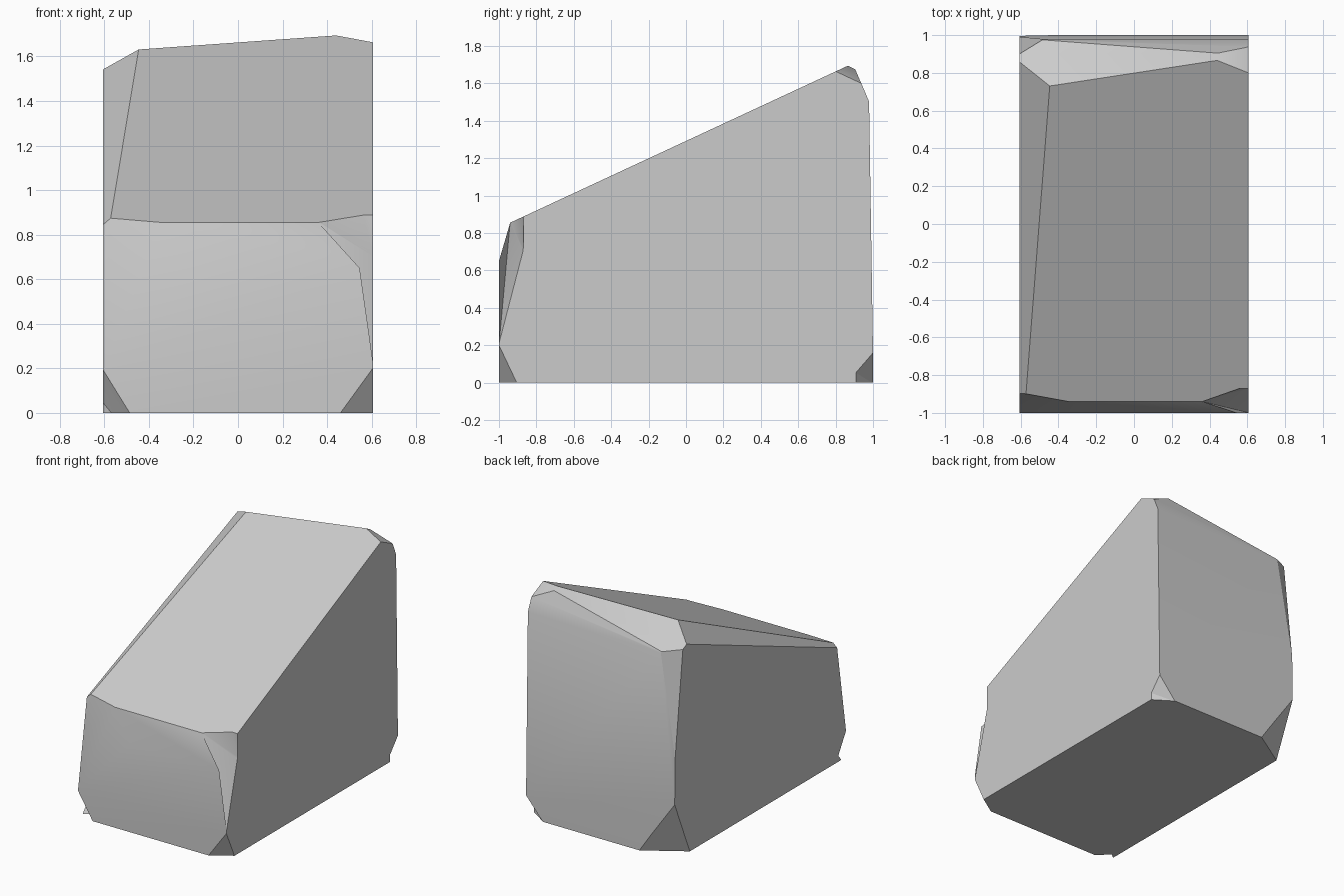
import bpy
import bmesh
from mathutils import Vector

default = bpy.data.objects.get("Cube")
if default:
    bpy.data.objects.remove(default, do_unlink=True)

HALF = 0.605          # half width of the block
CENTRE = Vector((0, 0, 0.6))

stone = bpy.data.materials.new("stone_grey")
stone.use_nodes = True
grey = (0.6, 0.6, 0.6, 1)
stone.diffuse_color = grey
stone.node_tree.nodes["Principled BSDF"].inputs["Base Color"].default_value = grey


def make_object(name, bm):
    bmesh.ops.recalc_face_normals(bm, faces=bm.faces[:])
    mesh = bpy.data.meshes.new(name)
    bm.to_mesh(mesh)
    bm.free()
    obj = bpy.data.objects.new(name, mesh)
    bpy.context.collection.objects.link(obj)
    return obj


def chop(bm, a, b, c):
    """Slice away everything outside the plane through three points."""
    a, b, c = Vector(a), Vector(b), Vector(c)
    normal = (b - a).cross(c - a).normalized()
    if normal.dot(a - CENTRE) < 0:
        normal.negate()
    bmesh.ops.bisect_plane(bm, geom=bm.verts[:] + bm.edges[:] + bm.faces[:],
                           dist=0.0001, plane_co=a, plane_no=normal, clear_outer=True)
    bmesh.ops.holes_fill(bm, edges=[e for e in bm.edges if e.is_boundary], sides=0)


def chip(obj, points):
    """Knock a convex piece out of a corner."""
    bm = bmesh.new()
    for p in points:
        bm.verts.new(p)
    bmesh.ops.convex_hull(bm, input=bm.verts[:])
    cutter = make_object("chip_cutter", bm)
    cutter.hide_render = True
    mod = obj.modifiers.new("chip", "BOOLEAN")
    mod.operation = "DIFFERENCE"
    mod.solver = "EXACT"
    mod.object = cutter
    bpy.ops.object.modifier_apply(modifier=mod.name)
    bpy.data.objects.remove(cutter, do_unlink=True)


# Wedge block: side profile (y, z) extruded across the width
profile = [(-1, 0), (1, 0), (1, 0.15), (0.975, 1.745), (-0.94, 0.855), (-1, 0.65)]
bm = bmesh.new()
side = bm.faces.new([bm.verts.new((-HALF, y, z)) for y, z in profile])
swept = bmesh.ops.extrude_face_region(bm, geom=[side])
bmesh.ops.translate(bm, vec=(2 * HALF, 0, 0),
                    verts=[g for g in swept["geom"] if isinstance(g, bmesh.types.BMVert)])
bmesh.ops.recalc_face_normals(bm, faces=bm.faces[:])

# Top bevels: right long edge, back ridge, upper back slope, back left corner
chop(bm, (-0.575, -0.935, 0.857), (-0.445, 0.73, 1.632), (-HALF, 0.75, 1.5))
chop(bm, (-0.445, 0.73, 1.632), (0.44, 0.865, 1.695), (-0.485, 0.975, 1.5))
chop(bm, (0.44, 0.905, 1.674), (-0.485, 0.975, 1.5), (HALF, 0.98, 1.5))
chop(bm, (0.44, 0.865, 1.695), (HALF, 0.8, 1.664), (HALF, 0.937, 1.6))

# Upright bevels: back right edge and front right edge
chop(bm, (-HALF, 0.9, 1.53), (-0.485, 0.975, 1.5), (-HALF, 1, 0.67))
chop(bm, (-HALF, -0.905, 0.8), (-HALF, -1, 0.2), (-0.3, -0.95, 0.84))

# Bottom corners: back right and front left
chop(bm, (-HALF, 1, 0.42), (-HALF, 0.82, 0), (-0.32, 1, 0))
chop(bm, (HALF, -1, 0.2), (0.46, -1, 0), (HALF, -0.905, 0))

block = make_object("chipped_stone_block", bm)
block.data.materials.append(stone)
bpy.ops.object.select_all(action="DESELECT")
bpy.context.view_layer.objects.active = block
block.select_set(True)

# Stepped chips: front left top, back left bottom, front right bottom
chip(block, [(0.36, -0.94, 0.86), (0.56, -0.87, 0.89), (0.61, -0.87, 0.89),
             (0.61, -0.87, 0.7), (0.61, -1, 0.2), (0.75, -1.1, 1.05)])
chip(block, [(0.61, 1, 0.165), (0.61, 0.905, 0.055), (0.61, 0.905, -0.01),
             (0.45, 1.01, -0.01), (0.7, 1.1, -0.1)])
chip(block, [(-0.61, -1, 0.2), (-0.47, -1.01, -0.01), (-0.61, -0.91, 0.05),
             (-0.56, -0.92, -0.01), (-0.7, -1.1, -0.1)])

bpy.ops.object.shade_smooth_by_angle()
